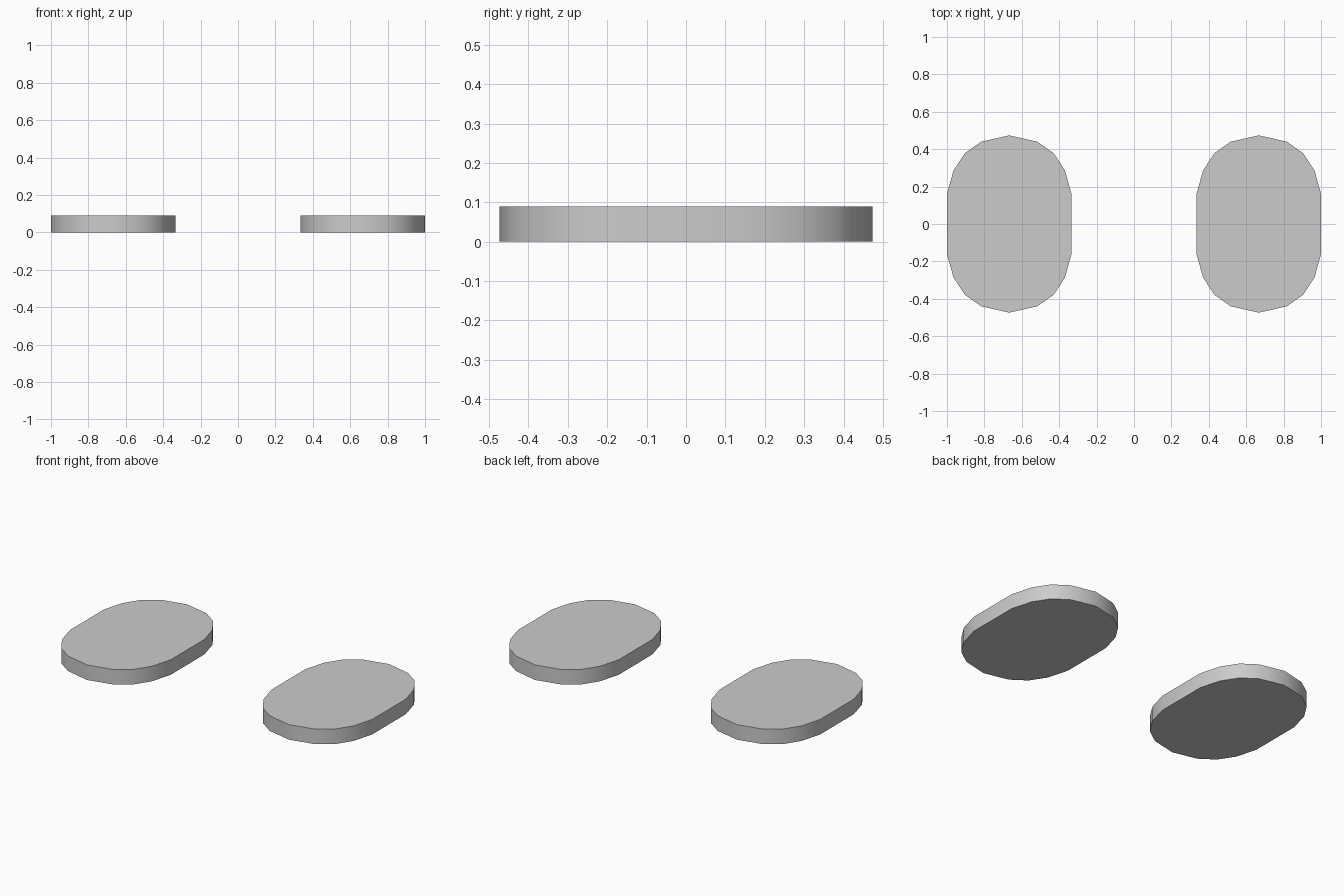
import bpy, bmesh, math

if "Cube" in bpy.data.objects:
    bpy.data.objects.remove(bpy.data.objects["Cube"])

HEIGHT = 0.09
CENTRE_X = 0.667

# One quarter of the pad outline, from the straight side to the rounded tip
quarter = [(0.333, 0.16), (0.298, 0.286), (0.238, 0.378), (0.15, 0.44), (0.0, 0.474)]


def full_outline():
    right = [(x, -y) for x, y in reversed(quarter)] + quarter
    left = [(-x, y) for x, y in reversed(right[1:-1])]
    return right + left


def make_pad(name, cx):
    bm = bmesh.new()
    base = bm.faces.new([bm.verts.new((x, y, 0)) for x, y in full_outline()])
    top = bmesh.ops.extrude_face_region(bm, geom=[base], use_keep_orig=True)
    verts = [g for g in top["geom"] if isinstance(g, bmesh.types.BMVert)]
    bmesh.ops.translate(bm, verts=verts, vec=(0, 0, HEIGHT))
    bmesh.ops.recalc_face_normals(bm, faces=bm.faces[:])
    mesh = bpy.data.meshes.new(name)
    bm.to_mesh(mesh)
    bm.free()
    pad = bpy.data.objects.new(name, mesh)
    pad.location.x = cx
    bpy.context.collection.objects.link(pad)
    # Smooth rim, crisp top and bottom edges
    bpy.ops.object.select_all(action="DESELECT")
    pad.select_set(True)
    bpy.context.view_layer.objects.active = pad
    bpy.ops.object.shade_smooth_by_angle(angle=math.radians(40))


# The two matching pads
make_pad("left_pad", -CENTRE_X)
make_pad("right_pad", CENTRE_X)
